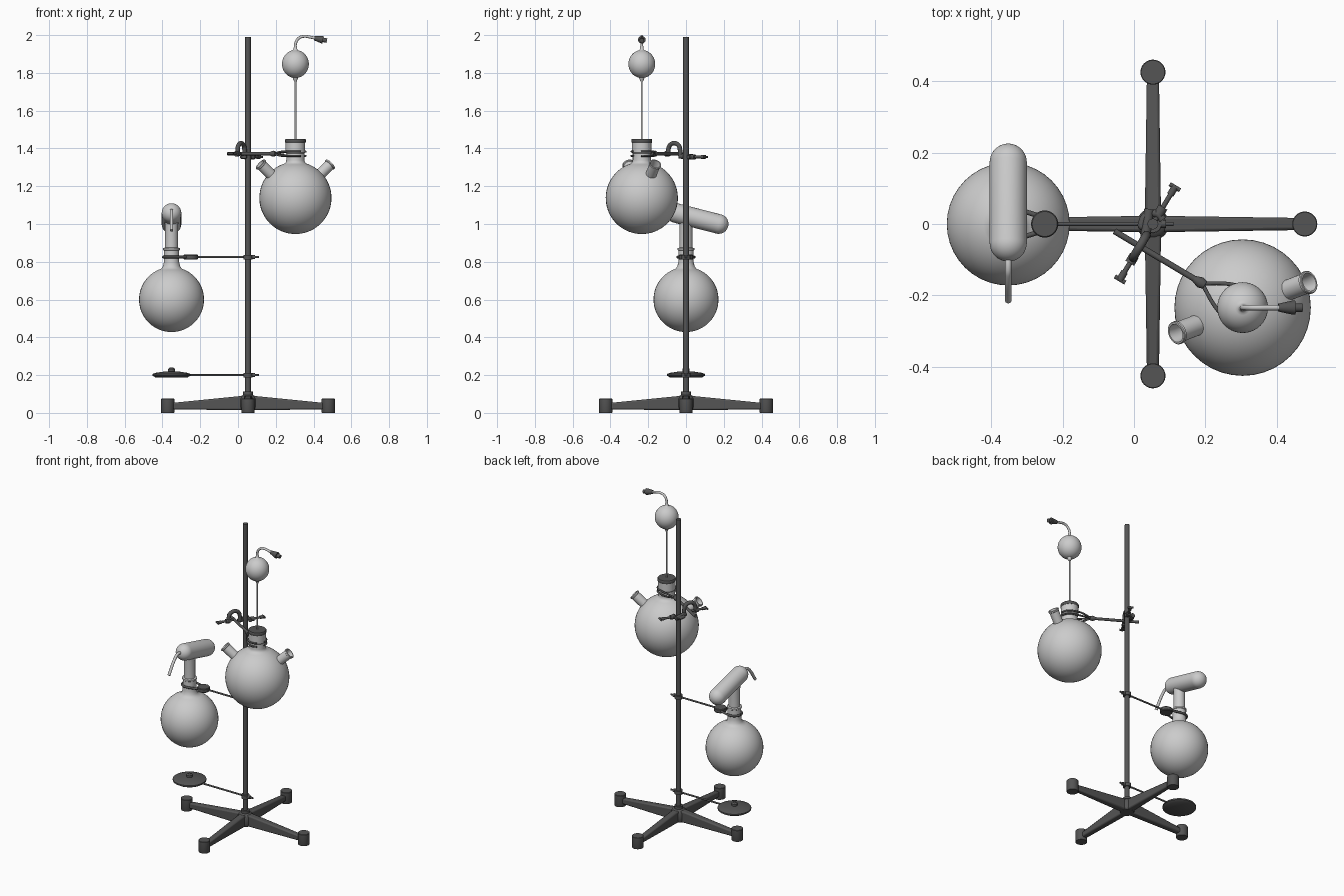
import bpy, bmesh
from math import sin, cos, pi, radians, sqrt, asin, acos
from mathutils import Vector

if "Cube" in bpy.data.objects:
    bpy.data.objects.remove(bpy.data.objects["Cube"])

dark = bpy.data.materials.new("dark_metal")
dark.diffuse_color = (0.09, 0.09, 0.09, 1)
dark.use_nodes = True
dark.node_tree.nodes["Principled BSDF"].inputs["Base Color"].default_value = dark.diffuse_color


def finish(ob, mat=None, angle=35):
    if mat:
        ob.data.materials.append(mat)
    bpy.ops.object.select_all(action='DESELECT')
    ob.select_set(True)
    bpy.context.view_layer.objects.active = ob
    bpy.ops.object.shade_smooth_by_angle(angle=radians(angle))
    return ob


def lathe(name, profile, loc, axis=(0, 0, 1), mat=None, seg=40):
    """Spin (radius, height) points about an axis through loc."""
    bm = bmesh.new()
    vs = [bm.verts.new((r, 0, h)) for r, h in profile]
    es = [bm.edges.new(p) for p in zip(vs, vs[1:])]
    bmesh.ops.spin(bm, geom=vs + es, cent=(0, 0, 0), axis=(0, 0, 1),
                   angle=2 * pi, steps=seg, use_merge=False)
    bmesh.ops.remove_doubles(bm, verts=bm.verts[:], dist=1e-5)
    bmesh.ops.recalc_face_normals(bm, faces=bm.faces[:])
    me = bpy.data.meshes.new(name)
    bm.to_mesh(me)
    bm.free()
    ob = bpy.data.objects.new(name, me)
    bpy.context.collection.objects.link(ob)
    ob.location = loc
    ob.rotation_mode = 'QUATERNION'
    ob.rotation_quaternion = Vector((0, 0, 1)).rotation_difference(Vector(axis))
    return finish(ob, mat)


def rod(name, a, b, r, mat=None, r2=None):
    d = Vector(b) - Vector(a)
    r2 = r if r2 is None else r2
    return lathe(name, [(0, 0), (r, 0), (r2, d.length), (0, d.length)], a, d, mat, 24)


def tube(name, pts, r, mat=None):
    """Smooth bent tube through the points."""
    cu = bpy.data.curves.new(name, 'CURVE')
    cu.dimensions = '3D'
    cu.bevel_depth, cu.bevel_resolution, cu.resolution_u = r, 4, 8
    cu.use_fill_caps = True
    sp = cu.splines.new('BEZIER')
    sp.bezier_points.add(len(pts) - 1)
    for bp, p in zip(sp.bezier_points, pts):
        bp.co = p
        bp.handle_left_type = bp.handle_right_type = 'AUTO'
    ob = bpy.data.objects.new(name, cu)
    bpy.context.collection.objects.link(ob)
    bpy.ops.object.select_all(action='DESELECT')
    ob.select_set(True)
    bpy.context.view_layer.objects.active = ob
    bpy.ops.object.convert(target='MESH')
    return finish(bpy.context.object, mat, 50)


def arc(r, a0, a1, n=12):
    return [(r * cos(a0 + (a1 - a0) * i / n), r * sin(a0 + (a1 - a0) * i / n)) for i in range(n + 1)]


def ball(r, neck):
    """Sphere profile from the bottom pole up to the neck radius."""
    return [(max(x, 0), z) for x, z in arc(r, -pi / 2, acos(neck / r), 32)]


# --- Stand: pole, hub, four tapered legs with feet
PX = 0.053
rod("pole", (PX, 0, 0.03), (PX, 0, 1.99), 0.015, dark)
lathe("hub", [(0, .015), (.04, .015), (.045, .03), (.045, .075), (.036, .09),
              (.026, .095), (.026, .112), (0, .112)], (PX, 0, 0), mat=dark)
for i in range(4):
    a = i * pi / 2
    u, v = Vector((cos(a), sin(a), 0)), Vector((-sin(a), cos(a), 0))
    bm = bmesh.new()
    ends = []
    for d, w, z0, z1 in ((0.0, .023, .015, .093), (.41, .017, .018, .052)):
        ends.append([bm.verts.new(Vector((PX, 0, z)) + u * d + v * (s * w))
                     for s, z in ((-1, z0), (1, z0), (1, z1), (-1, z1))])
    for k in range(4):
        bm.faces.new((ends[0][k], ends[0][k - 1], ends[1][k - 1], ends[1][k]))
    bm.faces.new(ends[0])
    bm.faces.new(ends[1][::-1])
    bmesh.ops.recalc_face_normals(bm, faces=bm.faces[:])
    me = bpy.data.meshes.new("leg")
    bm.to_mesh(me)
    bm.free()
    leg = bpy.data.objects.new("leg", me)
    bpy.context.collection.objects.link(leg)
    bev = leg.modifiers.new("round", 'BEVEL')
    bev.width, bev.segments = 0.008, 2
    finish(leg, dark)
    lathe("foot", [(0, 0), (.034, 0), (.035, .002), (.035, .073), (.033, .075), (0, .075)],
          Vector((PX, 0, 0)) + u * .425, mat=dark)

# --- Two thin side arms with bosses on the pole
FX = -0.352
for z, end in ((0.825, -0.24), (0.2, FX)):
    rod("side_arm", (0.11, 0, z), (end, 0, z), 0.0055, dark)
    lathe("arm_boss", [(0, -.012), (.024, -.012), (.024, .012), (0, .012)], (PX, 0, z), mat=dark)
    rod("arm_nut", (.09, 0, z), (PX, 0, z), 0.011, dark)

# --- Lower burner plate
lathe("plate", [(0, -.012), (.085, -.012), (.1, -.003), (.1, .006), (.085, .012), (.045, .018),
                (.018, .02), (.018, .033), (.01, .04), (0, .041)], (FX, 0, .2), mat=dark)

# --- Left clamp: pivot disc and prongs round the neck
lathe("clamp_disc", [(0, -.013), (.035, -.013), (.038, -.009), (.038, .009), (.035, .013), (0, .013)],
      (-.25, 0, .825), mat=dark)
for s in (-1, 1):
    tube("clamp_prong", [(-.26, s * .02, .825), (-.30, s * .033, .825)] +
         [(FX + x, s * y, .825) for x, y in arc(.044, pi / 2, pi * .97, 4)], 0.007, dark)

# --- Left flask, its joint and the tilted condenser capsule
lathe("left_flask", ball(.172, .056) + [(.046, .175), (.041, .195), (.04, .22), (.04, .26),
      (.044, .263), (.044, .272), (.034, .275), (0, .275)], (FX, 0, .6))
lathe("left_upper_neck", [(.034, 0), (.034, .12), (.038, .16), (.042, .19)], (FX, 0, .865))
A, B = Vector((FX, .173, 1.0)), Vector((FX, -.053, 1.058))
L = (B - A).length
low, top = arc(.052, -pi / 2, 0, 10), arc(.052, 0, pi / 2, 10)
lathe("capsule", [(max(x, 0), z) for x, z in low] + [(max(x, 0), z + L) for x, z in top], A, B - A)
tube("outlet_tube", [(FX, -.08, 1.066), (FX, -.125, 1.07), (FX, -.148, 1.055), (FX, -.215, .965)], .009)

# --- Right three-neck flask
C = Vector((.304, -.234, 1.138))
lathe("right_flask", ball(.191, .058) + [(.05, .19), (.048, .2), (.048, .235), (.052, .24),
      (.052, .3), (0, .3)], C)
lathe("stopper", [(0, .292), (.053, .292), (.055, .297), (.055, .308), (.052, .313), (0, .313)], C, mat=dark)
phi = radians(21)
for s in (-1, 1):
    d = Vector((s * .2 * cos(phi), s * .2 * sin(phi), .18))
    h = d.length
    lathe("side_neck", [(.029, .16), (.029, h - .012), (.033, h - .009), (.033, h - .002), (.031, h),
                        (.026, h), (.024, h - .02), (.024, .17), (0, .17)], C, d)

# --- Dropper bulb on a thin stem, with bent outlet and plug
CX, CY = C.x, C.y
rod("stem", (CX, CY, 1.44), (CX, CY, 1.77), .005)
bulb = [(.071 * cos(t), .074 * sin(t)) for t in [radians(-78 + 156 * i / 28) for i in range(29)]]
lathe("bulb", [(0, -.092), (.007, -.092), (.011, -.082)] + bulb + [(.01, .078), (.008, .095), (0, .095)],
      (CX, CY, 1.847))
tube("bent_tube", [(CX, CY, 1.93), (CX, CY, 1.95), (CX + .014, CY, 1.98),
                   (CX + .04, CY, 1.993), (CX + .075, CY, 1.99), (CX + .12, CY, 1.979)], .0075)
lathe("plug", [(0, 0), (.011, 0), (.02, .042), (.02, .047), (.012, .047), (.012, .068), (0, .068)],
      (CX + .1, CY, 1.984), (1, 0, -.2), dark)

# --- Upper clamp: arm, fork and double rings round the neck
start = Vector((-.055, -.02, 1.372))
u = Vector((CX + .055, CY + .02, 0)).normalized()
v = Vector((-u.y, u.x, 0))
rod("upper_arm", start, start + u * .27, .0085, dark)
lathe("fork_socket", [(0, 0), (.009, 0), (.016, .02), (.012, .035), (0, .035)], start + u * .26, u, dark)
N = Vector((CX, CY, 1.372))
for s in (-1, 1):
    for dz in (-.011, .011):
        tube("fork_prong", [start + u * .285, N - u * .06 + v * (s * .04) + Vector((0, 0, dz))] +
             [N + u * -x + v * (s * y) + Vector((0, 0, dz)) for x, y in arc(.054, pi * .4, pi * .85, 4)],
             .0055, dark)

# --- Boss head: upright hook over the arm, flat hook round the pole, two thumbscrews
H = start + u * .083
P = Vector((PX, 0, 1.355))
up = Vector((0, 0, 1))
tube("arm_hook", [H - v * .036 - up * .012] + [H + v * x + up * (.02 + y) for x, y in arc(.036, pi, 0, 6)]
     + [H + v * .036 - up * .012], .012, dark)
tube("pole_hook", [P + v * .03 + u * -.03] + [P + u * y + v * x for x, y in arc(.03, pi * 1.25, pi * 2.2, 6)],
     .011, dark)
rod("boss_block", H + v * .03 - up * .012, P + v * .03 - u * .03, .014, dark)
for tip, d, n in ((H, -v, .108), (P, v, .12)):
    end = tip + d * n
    rod("thumbscrew", tip + d * .008, end, .007, dark)
    rod("screw_nut", tip + d * .03, tip + d * .055, .014, dark)
    rod("screw_collar", tip + d * (n - .025), end, .01, dark)
    rod("screw_bar", end - u * .017, end + u * .017, .006, dark)
